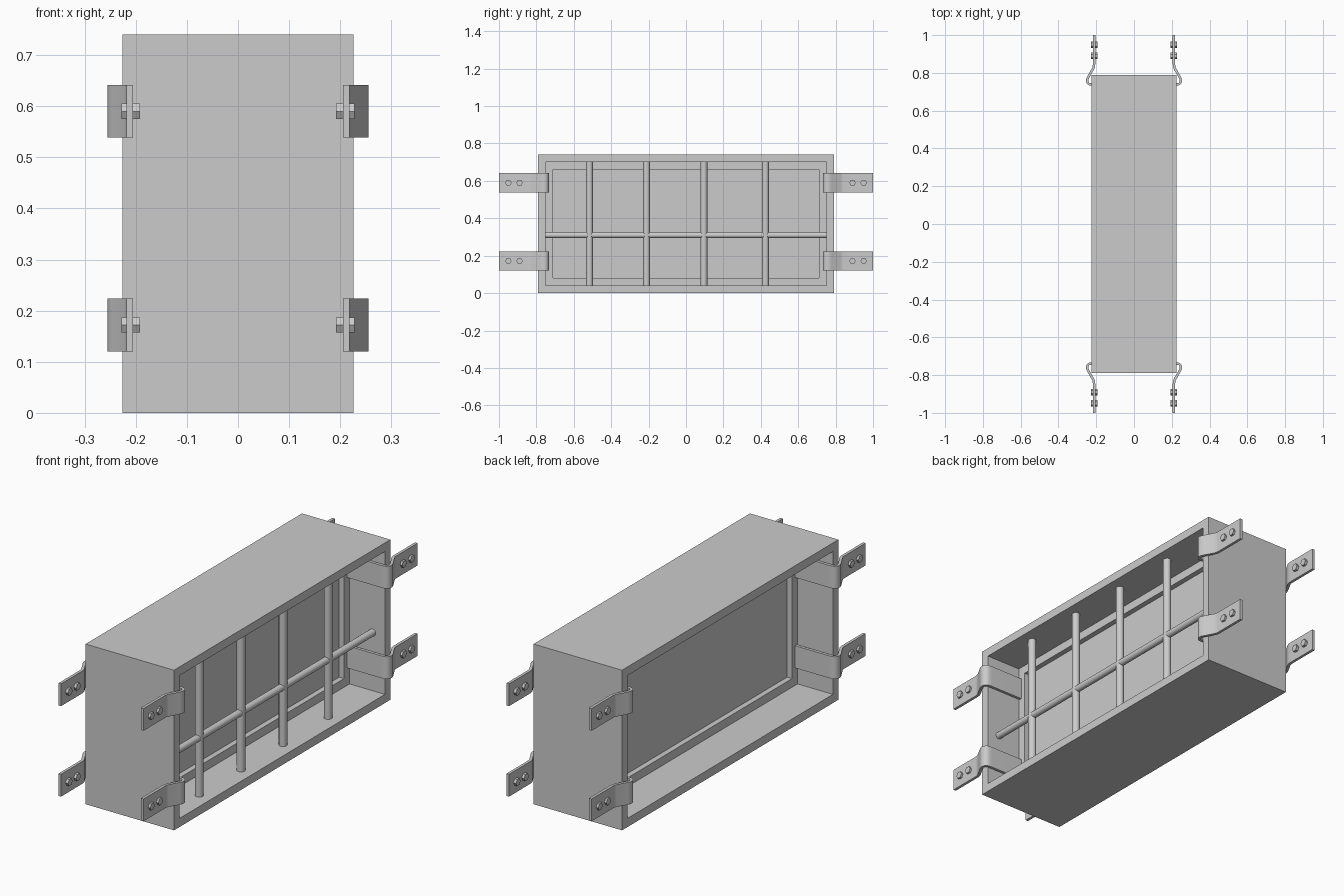
import bpy, bmesh, math
from mathutils import Vector, Matrix

if "Cube" in bpy.data.objects:
    bpy.data.objects.remove(bpy.data.objects["Cube"])


def finish(name, bm, smooth=None):
    bmesh.ops.recalc_face_normals(bm, faces=bm.faces)
    me = bpy.data.meshes.new(name)
    bm.to_mesh(me)
    bm.free()
    ob = bpy.data.objects.new(name, me)
    bpy.context.collection.objects.link(ob)
    if smooth:
        bpy.ops.object.select_all(action='DESELECT')
        ob.select_set(True)
        bpy.context.view_layer.objects.active = ob
        bpy.ops.object.shade_smooth_by_angle(angle=math.radians(smooth))
    return ob


def rect_frame(name, hx, y, z0, z1, t):
    """Rectangular ring in the YZ plane, t wide, from -hx to hx in x."""
    bm = bmesh.new()
    loops = []
    for x in (-hx, hx):
        for o in (0, t):
            pts = [(-y + o, z0 + o), (y - o, z0 + o), (y - o, z1 - o), (-y + o, z1 - o)]
            loops.append([bm.verts.new((x, a, b)) for a, b in pts])
    for a, b in ((0, 1), (1, 3), (3, 2), (2, 0)):
        for i in range(4):
            j = (i + 1) % 4
            bm.faces.new((loops[a][i], loops[a][j], loops[b][j], loops[b][i]))
    return finish(name, bm)


def rod(name, p, q, r, segments=24, turn=0.0, smooth=40):
    p, q = Vector(p), Vector(q)
    bm = bmesh.new()
    rot = (q - p).to_track_quat('Z', 'Y').to_matrix().to_4x4()
    bmesh.ops.create_cone(bm, cap_ends=True, segments=segments, radius1=r, radius2=r,
                          depth=(q - p).length,
                          matrix=Matrix.Translation((p + q) / 2) @ rot @ Matrix.Rotation(turn, 4, 'Z'))
    return finish(name, bm, smooth)


def bracket(name, sx, sy, zc):
    """Bent strap: centreline in XY thickened and extruded in z."""
    t, h = 0.0065, 0.0515
    path = [(.2115, 1), (.2115, .845), (.2125, .834), (.216, .824), (.241, .779), (.2465, .768),
            (.2485, .759), (.2465, .749), (.240, .7415), (.230, .739), (.215, .7385), (.045, .7385)]
    path = [Vector(p) for p in path]
    left, right = [], []
    for i, p in enumerate(path):
        d1 = (p - path[max(i - 1, 0)]).normalized()
        d2 = (path[min(i + 1, len(path) - 1)] - p).normalized()
        d = (d1 + d2).normalized()
        n = Vector((-d.y, d.x)) * t
        left.append(p + n)
        right.append(p - n)
    bm = bmesh.new()
    rows = [[bm.verts.new((sx * p.x, sy * p.y, z)) for p in side]
            for side, z in ((left, zc - h), (right, zc - h), (right, zc + h), (left, zc + h))]
    for a in range(4):
        b = (a + 1) % 4
        for i in range(len(path) - 1):
            bm.faces.new((rows[a][i], rows[a][i + 1], rows[b][i + 1], rows[b][i]))
    for i in (0, -1):
        bm.faces.new([r[i] for r in rows])
    return finish(name, bm, 40)


# Outer casing, inner stop frame and centre panel
rect_frame("casing", 0.226, 0.79, 0.0, 0.74, 0.04)
rect_frame("inner_frame", 0.045, 0.75, 0.04, 0.70, 0.04)
bm = bmesh.new()
bmesh.ops.create_cube(bm, size=1, matrix=Matrix.Translation((0, 0, 0.37)) @ Matrix.Diagonal((0.04, 1.42, 0.58, 1)))
finish("panel", bm)

# Security bars on one side
for y in (-0.516, -0.211, 0.096, 0.425):
    rod("vertical_bar", (0.163, y, 0.04), (0.163, y, 0.70), 0.018)
rod("horizontal_bar", (0.163, -0.75, 0.31), (0.163, 0.75, 0.31), 0.016)

# Mounting straps with hex bolts at every corner
for sx in (-1, 1):
    for sy in (-1, 1):
        for zc in (0.172, 0.59):
            bracket("mounting_strap", sx, sy, zc)
            for y in (0.89, 0.95):
                b = rod("hex_bolt", (0.192 * sx, y * sy, zc), (0.228 * sx, y * sy, zc),
                        0.0173, 6, 0, None)
                # point the hexagon's corners along y
                if max(abs(v.co.z - zc) for v in b.data.vertices) > 0.016:
                    c = Vector((0, y * sy, zc))
                    b.data.transform(Matrix.Translation(c) @ Matrix.Rotation(math.pi / 6, 4, 'X')
                                     @ Matrix.Translation(-c))
